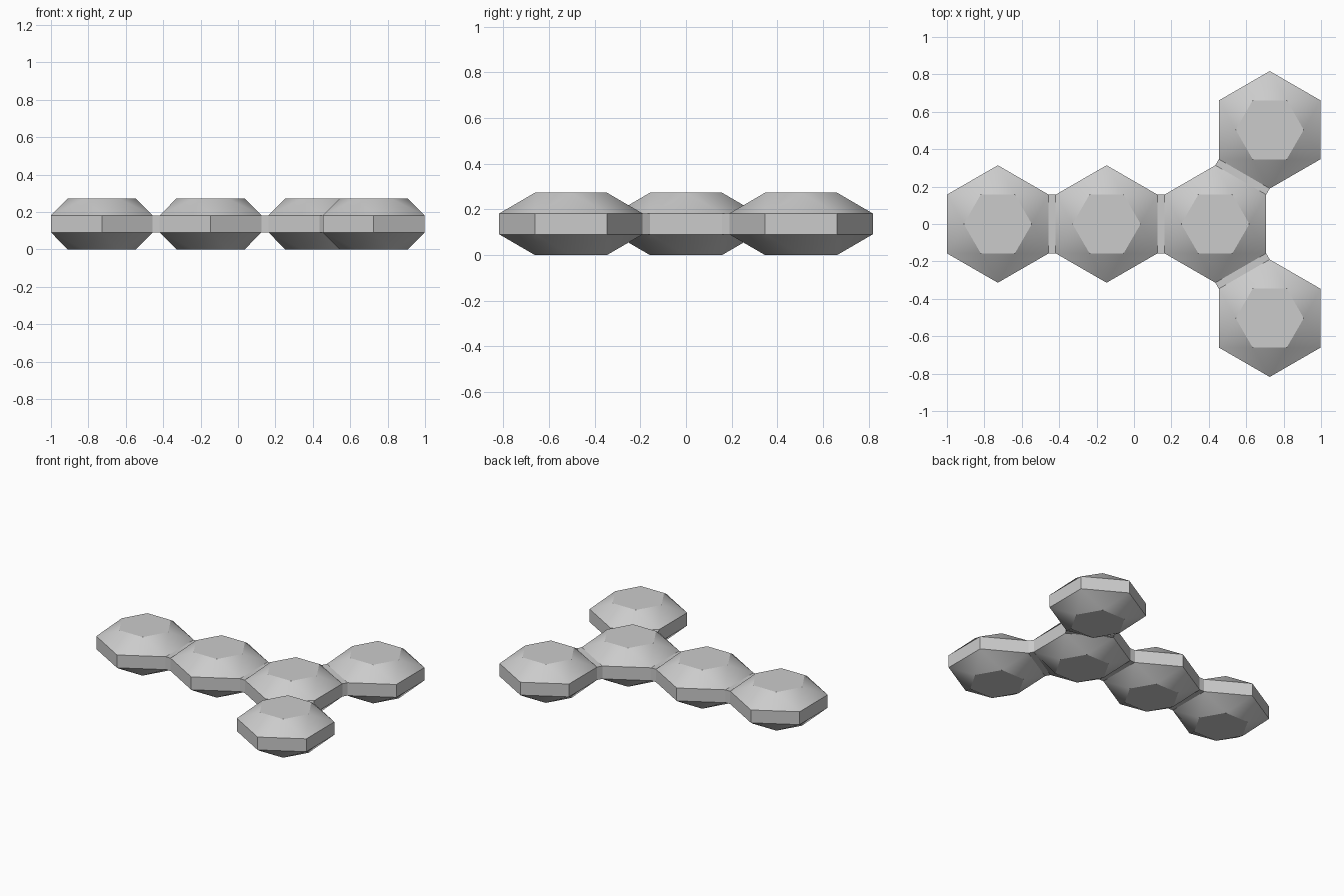
import bpy, bmesh
from math import cos, sin, radians, sqrt
from mathutils import Vector

if "Cube" in bpy.data.objects:
    bpy.data.objects.remove(bpy.data.objects["Cube"])

R = 0.314                    # outer hexagon radius
APOTHEM = R * sqrt(3) / 2
PITCH = 0.5815               # distance between neighbouring cells
CAP_R = 0.182                # radius of the flat caps
HEIGHT, BAND_LOW, BAND_HIGH = 0.273, 0.091, 0.182

grey = bpy.data.materials.new("neutral grey")
grey.use_nodes = True
grey.diffuse_color = (0.6, 0.6, 0.6, 1)
grey.node_tree.nodes["Principled BSDF"].inputs["Base Color"].default_value = (0.6, 0.6, 0.6, 1)


def add_object(name, bm, location, turn=0):
    bmesh.ops.recalc_face_normals(bm, faces=bm.faces)
    mesh = bpy.data.meshes.new(name)
    bm.to_mesh(mesh)
    bm.free()
    mesh.materials.append(grey)
    obj = bpy.data.objects.new(name, mesh)
    obj.location = location
    obj.rotation_euler.z = turn
    bpy.context.collection.objects.link(obj)
    return obj


def ring(bm, radius, z, start):
    return [bm.verts.new((radius * cos(radians(start + 60 * i)),
                          radius * sin(radians(start + 60 * i)), z)) for i in range(6)]


def hex_cell(name, location):
    # Upright hexagonal band with caps turned by half a side
    bm = bmesh.new()
    low, high = ring(bm, R, BAND_LOW, 30), ring(bm, R, BAND_HIGH, 30)
    for i in range(6):
        j = (i + 1) % 6
        bm.faces.new((low[i], low[j], high[j], high[i]))
    # Triangular facets lead from the band to each flat cap
    for outer, z in ((low, 0), (high, HEIGHT)):
        cap = ring(bm, CAP_R, z, 0)
        bm.faces.new(cap)
        for i in range(6):
            j = (i + 1) % 6
            bm.faces.new((cap[i], cap[j], outer[i]))
            bm.faces.new((outer[i], outer[j], cap[j]))
    obj = add_object(name, bm, location)
    bpy.ops.object.select_all(action='DESELECT')
    obj.select_set(True)
    bpy.context.view_layer.objects.active = obj
    bpy.ops.object.shade_smooth_by_angle(angle=radians(28))


def connector(name, a, b):
    # Flat block filling the gap between two facing sides
    bm = bmesh.new()
    bmesh.ops.create_cube(bm, size=1)
    size = Vector((PITCH - 2 * APOTHEM, R, BAND_HIGH - BAND_LOW))
    bmesh.ops.scale(bm, vec=size, verts=bm.verts)
    ends = [f for f in bm.faces if abs(f.normal.x) > 0.9]
    bmesh.ops.delete(bm, geom=ends, context='FACES_ONLY')
    middle = (a + b) / 2 + Vector((0, 0, (BAND_LOW + BAND_HIGH) / 2))
    direction = (b - a).to_2d()
    add_object(name, bm, middle, Vector((1, 0)).angle_signed(direction) * -1)


# Row of three cells, then two branches at sixty degrees
right = Vector((-1 + APOTHEM, 0, 0))
middle = right + Vector((PITCH, 0, 0))
hub = middle + Vector((PITCH, 0, 0))
branch = Vector((PITCH / 2, PITCH * sqrt(3) / 2, 0))
back = hub + branch
front = hub + Vector((branch.x, -branch.y, 0))

cells = {"right_cell": right, "middle_cell": middle, "hub_cell": hub,
         "back_cell": back, "front_cell": front}
for name, place in cells.items():
    hex_cell(name, place)

connector("right_connector", right, middle)
connector("middle_connector", middle, hub)
connector("back_connector", hub, back)
connector("front_connector", hub, front)
